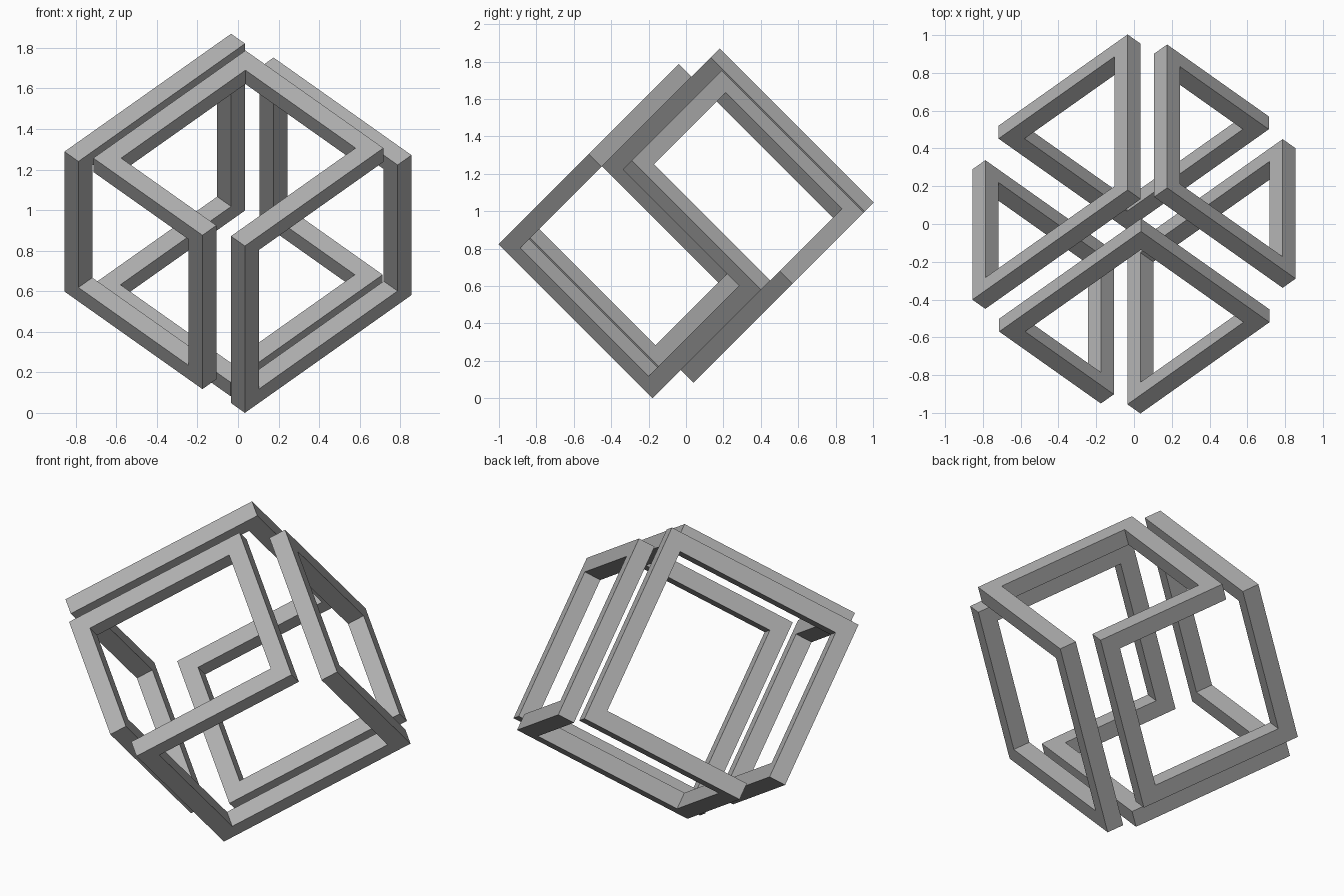
import bpy, bmesh
from mathutils import Vector, Matrix

if "Cube" in bpy.data.objects:
    bpy.data.objects.remove(bpy.data.objects["Cube"])

T = 0.097                            # square bar thickness
CU, CV, CW = 0.533, 0.580, 0.582     # cube face offsets along u, v, w
A, B, C = 0.485, 0.394, 0.332        # inset bar offsets

# Half of the closed path in cube axes; the other half is its point reflection
half = [(C, CV, B), (C, CV, -CW), (-C, CV, -CW), (-C, -0.384, -CW), (CU, -0.384, -CW),
        (CU, A, -CW), (CU, A, A), (CU, -CV, A), (CU, -CV, -B)]
path = [Vector(p) for p in half]
path += [-p for p in path]
n = len(path)

# Cube axes in world space: the cube is tilted onto a corner
r = 0.5 ** 0.5
tilt = Matrix(((r, -r, 0), (-0.5, -0.5, r), (-0.5, -0.5, -r)))

bm = bmesh.new()


def step(i):
    return (path[(i + 1) % n] - path[i % n]).normalized()


# Mitred square section at every corner of the path
rings = []
for i, p in enumerate(path):
    d1, d2 = step(i - 1), step(i)
    out, side = d1 - d2, d1.cross(d2)
    ring = []
    for s1 in (-1, 1):
        for s2 in (-1, 1):
            off = out * s1 + side * s2
            ring.append((off, bm.verts.new(tilt @ (p + off * T / 2))))
    rings.append(ring)


def corner(ring, axes, signs):
    return next(v for off, v in ring
                if all(off[a] * s > 0 for a, s in zip(axes, signs)))


# Four flat sides for every bar
order = [(-1, -1), (1, -1), (1, 1), (-1, 1)]
for i in range(n):
    d = step(i)
    axes = [a for a in range(3) if abs(d[a]) < 0.5]
    start = [corner(rings[i], axes, s) for s in order]
    end = [corner(rings[(i + 1) % n], axes, s) for s in order]
    for k in range(4):
        j = (k + 1) % 4
        bm.faces.new((start[k], start[j], end[j], end[k]))
bmesh.ops.recalc_face_normals(bm, faces=bm.faces)

# Stand on the ground
low = min(v.co.z for v in bm.verts)
bmesh.ops.translate(bm, verts=bm.verts, vec=(0, 0, -low))

mesh = bpy.data.meshes.new("looped_cube_frame")
bm.to_mesh(mesh)
bm.free()
frame = bpy.data.objects.new("looped_cube_frame", mesh)
bpy.context.collection.objects.link(frame)

# Darker grey finish
grey = bpy.data.materials.new("dark_grey")
grey.diffuse_color = (0.44, 0.44, 0.44, 1)
grey.use_nodes = True
grey.node_tree.nodes["Principled BSDF"].inputs["Base Color"].default_value = grey.diffuse_color
mesh.materials.append(grey)
